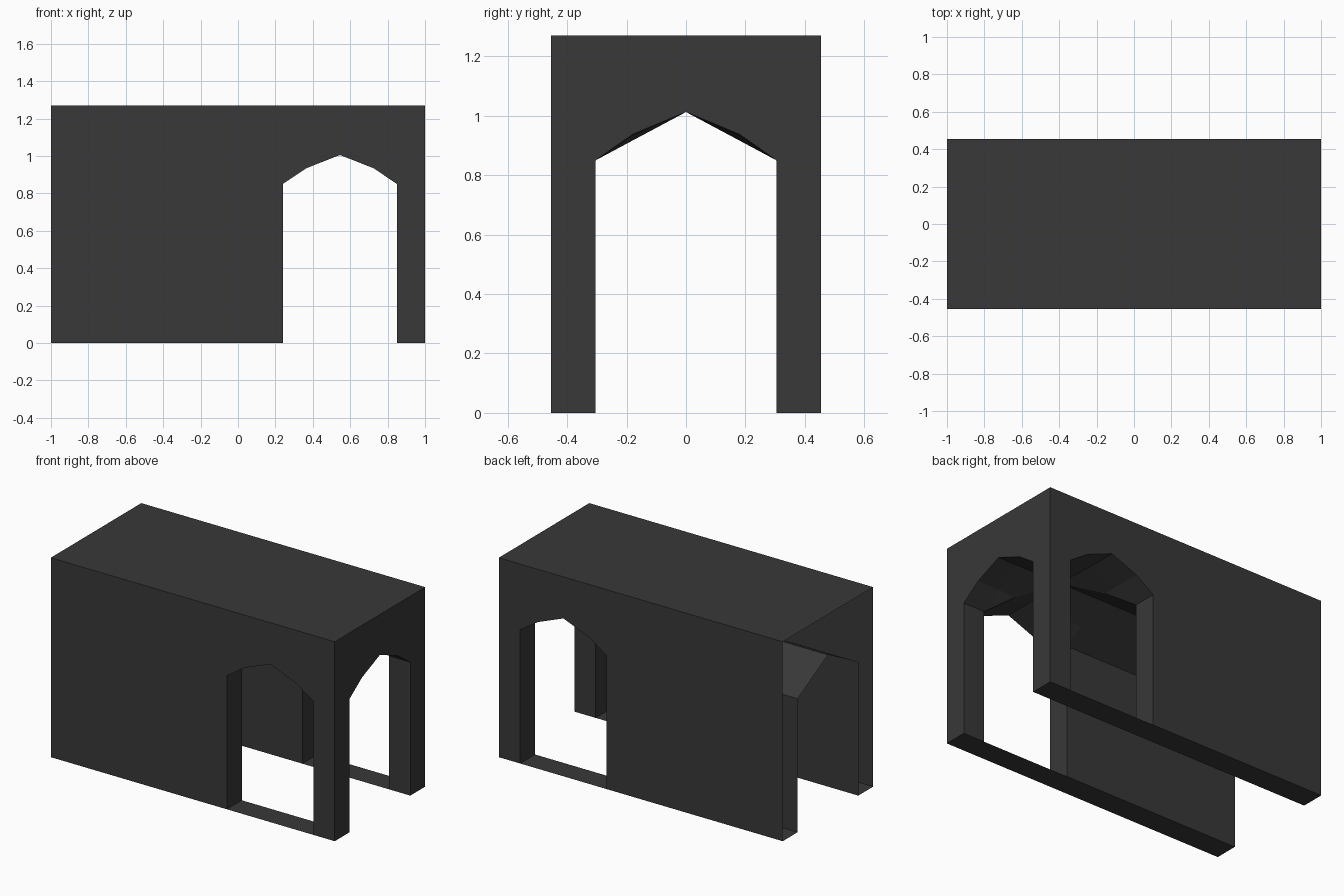
import bpy
import bmesh
from mathutils import Vector

if "Cube" in bpy.data.objects:
    bpy.data.objects.remove(bpy.data.objects["Cube"])

CX = 0.545            # centre of the vaulted crossing
HALF = 0.305          # half width of every passage
SPRING = 0.85         # height where arches begin
HY, TOP = 0.455, 1.27 # half depth and height of the block
CENTRE = Vector((CX, 0, 0.5))

stone = bpy.data.materials.new("dark_stone")
stone.diffuse_color = (0.04, 0.04, 0.04, 1)
stone.use_nodes = True
stone.node_tree.nodes["Principled BSDF"].inputs["Base Color"].default_value = stone.diffuse_color


def arch(apex, mid):
    """Pointed arch as (offset, height) pairs."""
    return [(-HALF, SPRING), (-0.18, mid), (0, apex), (0.18, mid), (HALF, SPRING)]


CURVED = arch(1.005, 0.934)
END = arch(1.013, 0.938)
STRAIGHT = arch(1.013, 0.917)
GROIN = arch(1.013, 0.934)

# Passage arms: direction, outer distance, arch profile
FRONT = ((0, -1), HY, CURVED)
BACK = ((0, 1), HY, CURVED)
RIGHT = ((1, 0), 1 - CX, END)
LEFT = ((-1, 0), 1 + CX, STRAIGHT)


def place(direction, t, d, z):
    """Point at distance d along an arm and t across it."""
    dx, dy = direction
    return (CX + dx * d - dy * t, dy * d + dx * t, z)


def make(name, polygons, inward=False):
    """Mesh from polygons, all facing towards or away from the centre."""
    bm = bmesh.new()
    for poly in polygons:
        bm.faces.new([bm.verts.new(p) for p in poly])
    bm.normal_update()
    for f in bm.faces:
        toward = f.normal.dot(CENTRE - f.calc_center_median()) > 0
        if toward != inward:
            f.normal_flip()
    bmesh.ops.remove_doubles(bm, verts=bm.verts, dist=0.0005)
    mesh = bpy.data.meshes.new(name)
    bm.to_mesh(mesh)
    bm.free()
    mesh.materials.append(stone)
    bpy.context.collection.objects.link(bpy.data.objects.new(name, mesh))


def wall(arm, t0, t1):
    """Outer wall with an arched notch reaching the ground."""
    direction, d, profile = arm
    outline = [(t0, 0), (-HALF, 0)] + profile + [(HALF, 0), (t1, 0), (t1, TOP), (t0, TOP)]
    return [[place(direction, t, d, z) for t, z in outline]]


def passage(arm):
    """Side jambs and arched ceiling of one arm."""
    direction, d, profile = arm
    inner = profile if arm is not RIGHT else END
    pts = [(-HALF, 0)] + inner + [(HALF, 0)]
    return [[place(direction, *q) for q in ((a[0], HALF, a[1]), (b[0], HALF, b[1]),
                                            (b[0], d, b[1]), (a[0], d, a[1]))]
            for a, b in zip(pts, pts[1:])]


def groin(arm):
    """Ceiling sector from an arm's arch in to the crossing's diagonals."""
    direction, _, profile = arm
    faces = []
    for i in range(4):
        (a, za), (b, zb) = profile[i], profile[i + 1]
        ring = [(a, HALF, za), (b, HALF, zb)]
        for j in (i + 1, i):
            t, z = GROIN[j]
            if abs(t) < HALF:      # the corner already meets the arch
                ring.append((t, abs(t), z))
        faces.append([place(direction, *q) for q in ring])
    return faces


# Outer walls; the left end is left open
make("front_wall", wall(FRONT, -1 - CX, 1 - CX))
make("back_wall", wall(BACK, CX - 1, 1 + CX))
make("right_end_wall", wall(RIGHT, -HY, HY))

# Flat roof
make("roof", [[(-1, -HY, TOP), (1, -HY, TOP), (1, HY, TOP), (-1, HY, TOP)]])

# Ground strips under both long walls
make("wall_footings", [[(-1, s * HALF, 0), (1, s * HALF, 0), (1, s * HY, 0), (-1, s * HY, 0)]
                       for s in (-1, 1)])

# Passages and the groin vault where they cross
for label, arm in (("front", FRONT), ("back", BACK), ("right", RIGHT), ("left", LEFT)):
    make(label + "_passage", passage(arm), inward=True)
make("crossing_vault", [f for arm in (FRONT, BACK, RIGHT, LEFT) for f in groin(arm)], inward=True)
